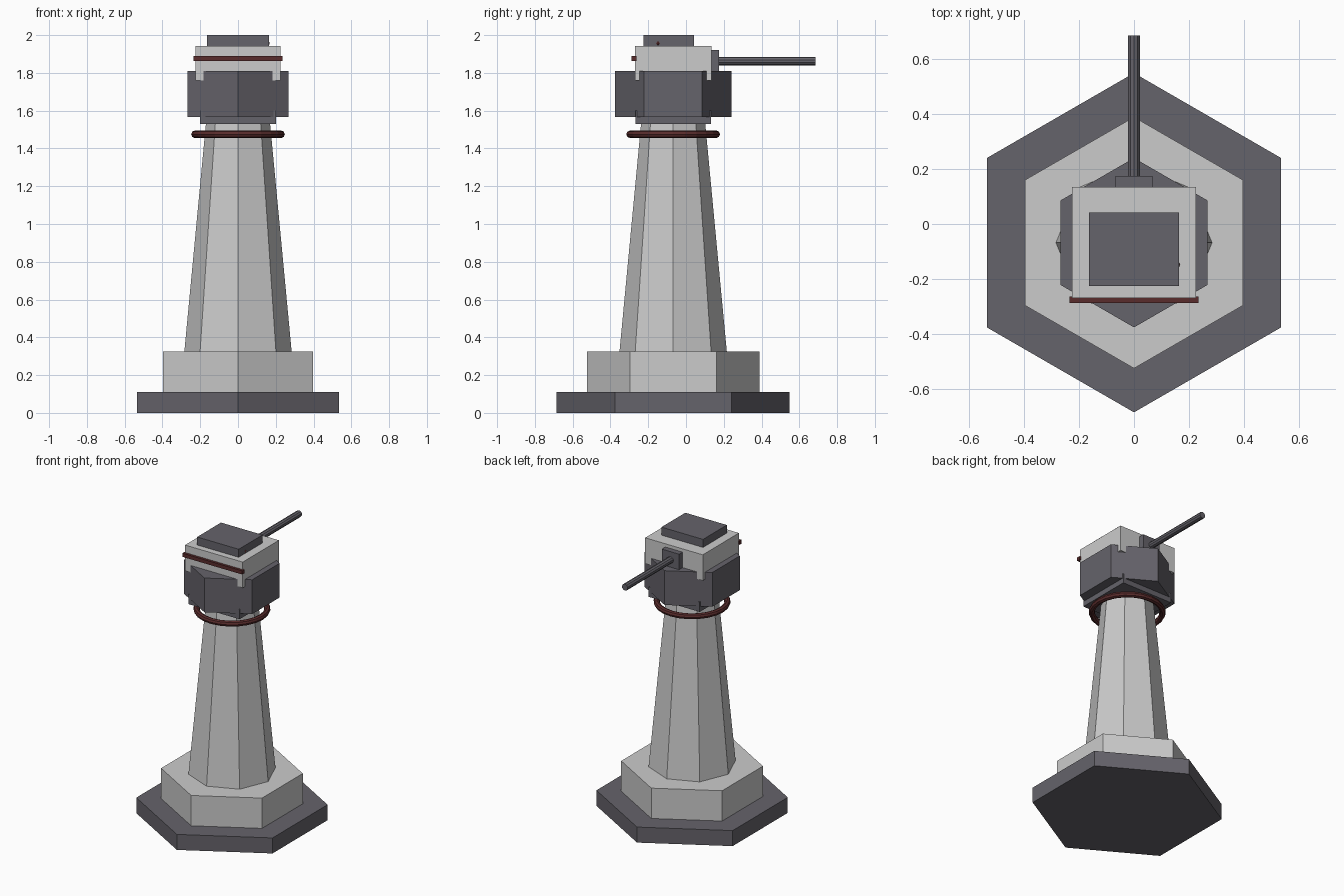
import bpy, math

if "Cube" in bpy.data.objects:
    bpy.data.objects.remove(bpy.data.objects["Cube"])

CY = -0.068  # tower axis in y


def material(name, rgb):
    m = bpy.data.materials.new(name)
    m.diffuse_color = (*rgb, 1)
    m.use_nodes = True
    m.node_tree.nodes["Principled BSDF"].inputs["Base Color"].default_value = m.diffuse_color
    return m


DARK = material("dark_grey", (0.13, 0.125, 0.145))
RED = material("dark_red", (0.1, 0.025, 0.025))


def finish(name, mat):
    ob = bpy.context.object
    ob.name = name
    if mat:
        ob.data.materials.append(mat)
    return ob


def prism(name, sides, r1, r2, z0, z1, mat=None):
    # cone primitive has its first vertex on the +y axis
    bpy.ops.mesh.primitive_cone_add(vertices=sides, radius1=r1, radius2=r2, depth=z1 - z0,
                                    location=(0, CY, (z0 + z1) / 2))
    return finish(name, mat)


def box(name, hx, y0, y1, z0, z1, mat=None):
    bpy.ops.mesh.primitive_cube_add(size=1, location=(0, (y0 + y1) / 2, (z0 + z1) / 2))
    ob = finish(name, mat)
    ob.scale = (2 * hx, y1 - y0, z1 - z0)
    return ob


# stepped hexagonal base
prism("base_slab", 6, 0.617, 0.617, 0, 0.11, DARK)
prism("base_plinth", 6, 0.457, 0.457, 0.11, 0.325)

# tapering octagonal column with a ring
prism("column", 8, 0.284, 0.17, 0.325, 1.53)
bpy.ops.mesh.primitive_torus_add(major_radius=0.228, minor_radius=0.02, major_segments=24,
                                 minor_segments=8, location=(0, CY, 1.475))
finish("column_ring", RED)

# head
box("neck", 0.2, CY - 0.2, CY + 0.2, 1.53, 1.6, DARK)
prism("head", 6, 0.308, 0.308, 1.567, 1.81, DARK)
box("turret", 0.226, -0.27, 0.135, 1.76, 1.943)
box("turret_cap", 0.163, -0.225, 0.042, 1.943, 2.0, DARK)
box("rear_stripe", 0.235, -0.288, -0.263, 1.864, 1.89, RED)

# gun
box("gun_mount", 0.068, 0.125, 0.174, 1.805, 1.92, DARK)
bpy.ops.mesh.primitive_cylinder_add(vertices=10, radius=0.023, depth=0.525,
                                    location=(0, 0.4225, 1.862), rotation=(math.pi / 2, 0, 0))
finish("gun_barrel", DARK)

# indicator lamp on the cap side
bpy.ops.mesh.primitive_uv_sphere_add(segments=8, ring_count=6, radius=0.016,
                                     location=(0.151, -0.148, 1.957))
finish("indicator_lamp", RED)
